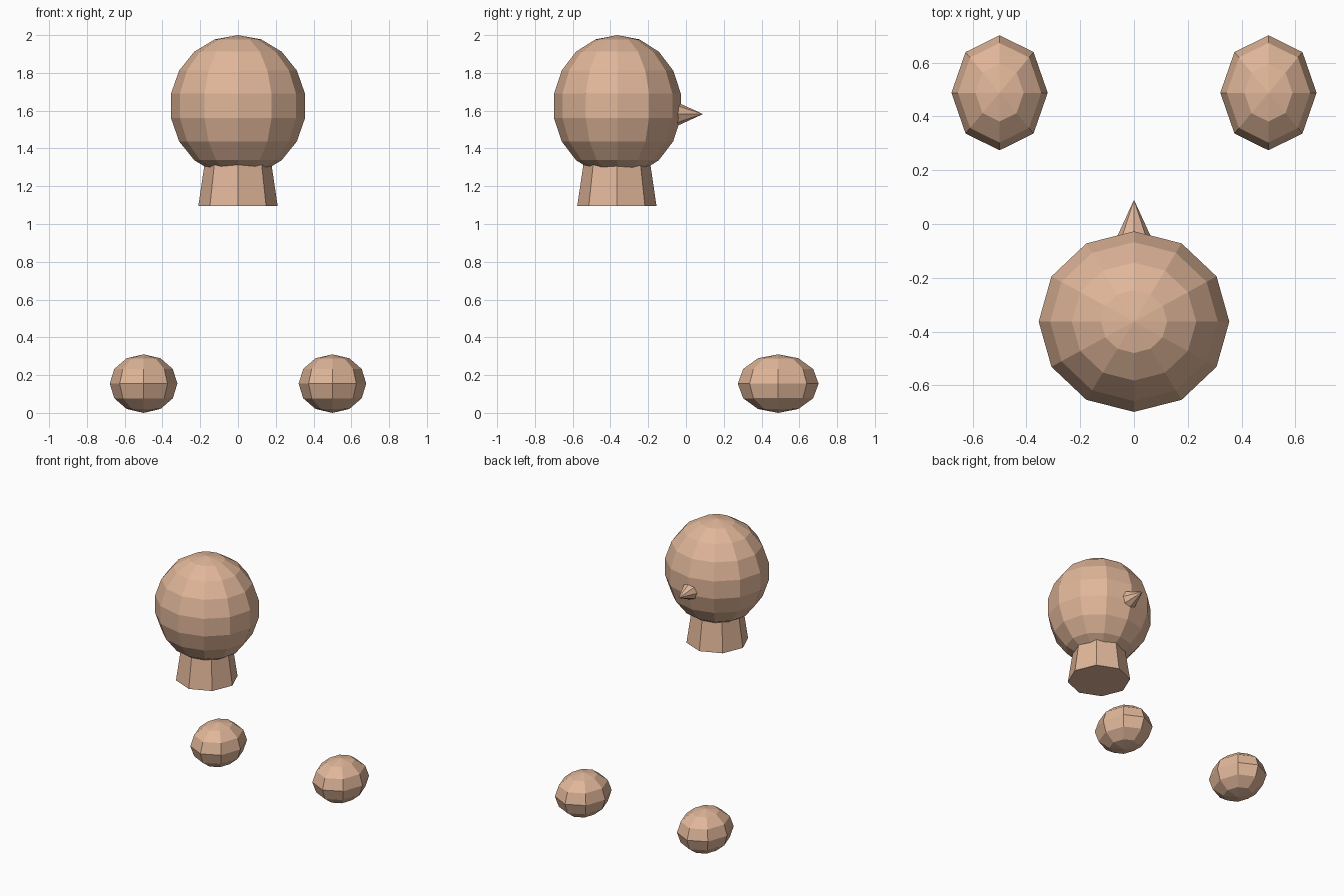
import bpy
from math import radians

if "Cube" in bpy.data.objects:
    bpy.data.objects.remove(bpy.data.objects["Cube"])

skin = bpy.data.materials.new("skin")
skin.diffuse_color = (0.75, 0.47, 0.32, 1)
skin.use_nodes = True
skin.node_tree.nodes["Principled BSDF"].inputs["Base Color"].default_value = skin.diffuse_color


def finish(name):
    ob = bpy.context.object
    ob.name = name
    ob.data.materials.append(skin)
    return ob


def ellipsoid(name, loc, radii, segments, rings):
    bpy.ops.mesh.primitive_uv_sphere_add(segments=segments, ring_count=rings,
                                         radius=1, location=loc)
    finish(name).scale = radii


def cone(name, loc, r1, r2, depth, rot=(0, 0, 0)):
    bpy.ops.mesh.primitive_cone_add(vertices=8, radius1=r1, radius2=r2,
                                    depth=depth, location=loc, rotation=rot)
    finish(name)


# Head, facing +y
ellipsoid("head", (0, -0.363, 1.625), (0.36, 0.341, 0.375), 12, 9)

# Tapered neck, its top hidden inside the head
cone("neck", (0, -0.366, 1.22), 0.21, 0.173, 0.25)

# Pointed nose on the +y side
cone("nose", (0, 0.005, 1.582), 0.078, 0, 0.17, (radians(-90), 0, 0))

# Pair of rounded hands
for side, x in (("left", -0.5), ("right", 0.5)):
    ellipsoid(side + "_hand", (x, 0.488, 0.155), (0.179, 0.214, 0.155), 8, 6)
